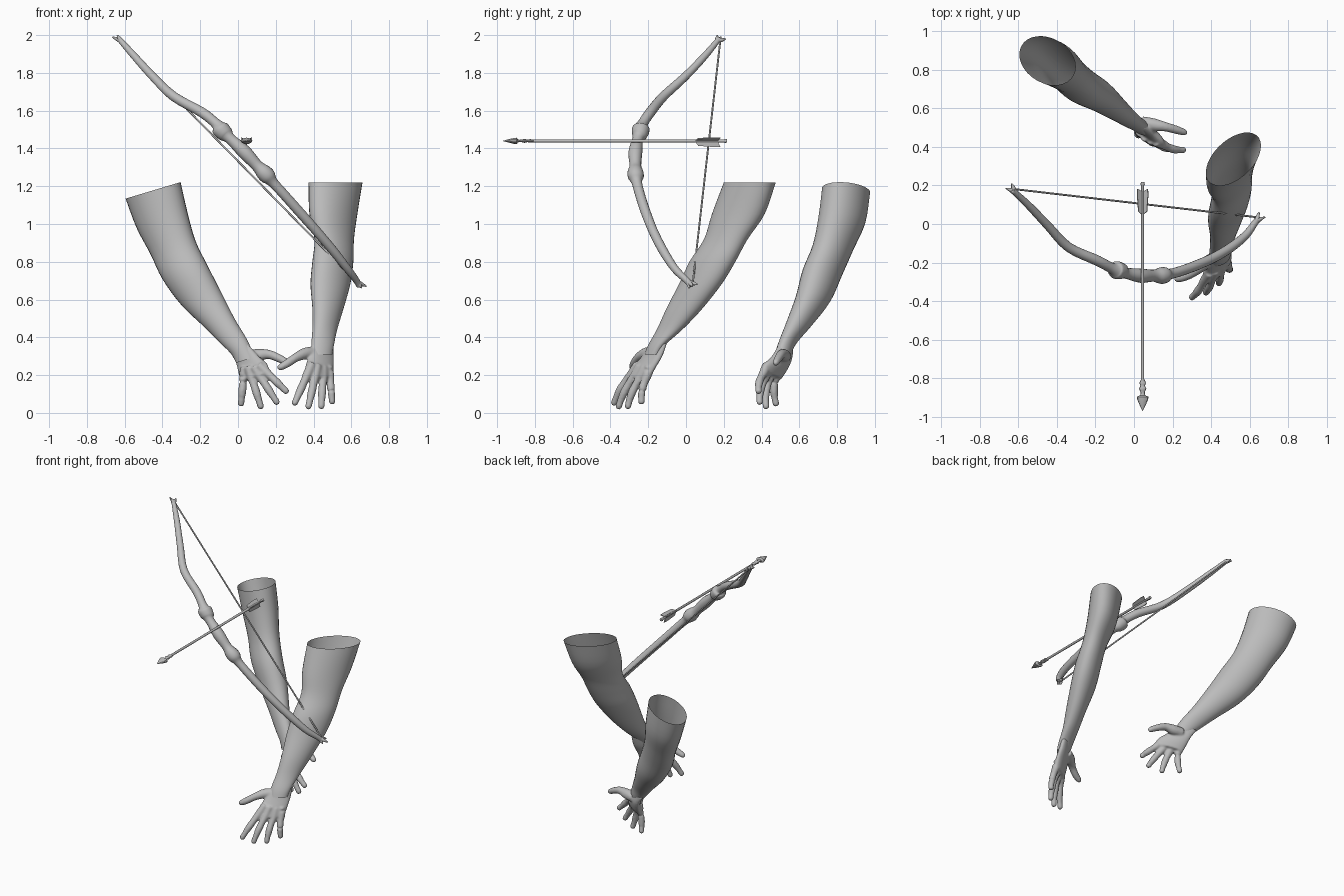
import bpy, bmesh, math
from mathutils import Vector

if "Cube" in bpy.data.objects:
    bpy.data.objects.remove(bpy.data.objects["Cube"])

GREY = (0.5, 0.5, 0.5, 1)
clay = bpy.data.materials.new("plain_grey")
clay.use_nodes = True
clay.diffuse_color = GREY
clay.node_tree.nodes["Principled BSDF"].inputs["Base Color"].default_value = GREY


def spline(rows, steps):
    """Catmull-Rom resampling of rows of numbers."""
    out = []
    for i in range(len(rows) - 1):
        a, b, c, d = (rows[max(i - 1, 0)], rows[i], rows[i + 1], rows[min(i + 2, len(rows) - 1)])
        for s in range(steps):
            t = s / steps
            out.append([q + 0.5 * t * (r - p + t * (2 * p - 5 * q + 4 * r - w + t * (3 * (q - r) + w - p)))
                        for p, q, r, w in zip(a, b, c, d)])
    return out + [list(rows[-1])]


def loft(bm, rings, caps=True):
    loops = [[bm.verts.new(p) for p in ring] for ring in rings]
    n = len(loops[0])
    for a, b in zip(loops, loops[1:]):
        for i in range(n):
            bm.faces.new((a[i], a[(i + 1) % n], b[(i + 1) % n], b[i]))
    if caps:
        bm.faces.new(loops[0][::-1])
        bm.faces.new(loops[-1])


def tube(bm, path, steps=5, sides=16, flat=1.0):
    """Round tube along rows of x, y, z, radius."""
    rows = spline(path, steps)
    pts = [Vector(r[:3]) for r in rows]
    rings = []
    for i, (p, row) in enumerate(zip(pts, rows)):
        d = (pts[min(i + 1, len(pts) - 1)] - pts[max(i - 1, 0)]).normalized()
        u = d.cross(Vector((0, 0, 1)) if abs(d.z) < 0.98 else Vector((0, 1, 0))).normalized()
        v = u.cross(d) * flat
        r = max(row[3], 0.0005)
        rings.append([p + r * (u * math.cos(k * math.tau / sides) + v * math.sin(k * math.tau / sides))
                      for k in range(sides)])
    loft(bm, rings)


def slices(rows, tilt, lean, steps=4, sides=32):
    """Elliptic slices from x min, x max, y min, y max, z; lean skews the ellipse in plan."""
    rows = spline(rows, steps)
    rings = []
    for i, (xa, xb, ya, yb, z) in enumerate(rows):
        f = i / (len(rows) - 1)
        skew = math.acos(lean[0] + (lean[1] - lean[0]) * f)
        ring = []
        for k in range(sides):
            t = k * math.tau / sides
            dx = (xb - xa) / 2 * math.cos(t)
            ring.append(((xa + xb) / 2 + dx, (ya + yb) / 2 + (yb - ya) / 2 * math.cos(t - skew), z + tilt * dx))
        rings.append(ring)
    return rings


def finish(name, bm, angle=50, remesh=False):
    bmesh.ops.recalc_face_normals(bm, faces=bm.faces)
    me = bpy.data.meshes.new(name)
    bm.to_mesh(me)
    bm.free()
    ob = bpy.data.objects.new(name, me)
    bpy.context.collection.objects.link(ob)
    me.materials.append(clay)
    bpy.ops.object.select_all(action="DESELECT")
    bpy.context.view_layer.objects.active = ob
    ob.select_set(True)
    if remesh:
        m = ob.modifiers.new("blend", "REMESH")
        m.mode, m.voxel_size, m.use_smooth_shade = "VOXEL", 0.006, True
        s = ob.modifiers.new("soften", "SMOOTH")
        s.factor, s.iterations = 0.5, 6
        bpy.ops.object.modifier_apply(modifier="blend")
        bpy.ops.object.modifier_apply(modifier="soften")
    bpy.ops.object.shade_smooth_by_angle(angle=math.radians(angle))
    return ob


def hand(name, palm, tilt, lean, fingers, thumb):
    bm = bmesh.new()
    loft(bm, slices(palm, tilt, (lean, lean)))
    # four fingers, slightly arched outward toward the front
    for base, tip in fingers:
        a, b = Vector(base), Vector(tip)
        rows = [(*(a + (a - b) * 0.3), 0.022)]
        for f, r in ((0, 0.025), (0.25, 0.021), (0.5, 0.022), (0.75, 0.018), (0.94, 0.017), (1, 0.007)):
            p = a.lerp(b, f)
            rows.append((p.x, p.y - 0.012 * math.sin(f * math.pi), p.z, r))
        tube(bm, rows, 3, 12)
    tube(bm, thumb, 4, 12)
    finish(name, bm, 80, True)


def arm(name, rows, tilt, lean):
    bm = bmesh.new()
    loft(bm, slices(rows, tilt, lean), caps=False)
    finish(name, bm, 80)


# Left arm and hand
arm("left_arm", [
    (.373, .659, .20, .475, 1.22), (.378, .632, .137, .417, 1.053), (.405, .614, .095, .327, .92),
    (.394, .611, .02, .264, .804), (.384, .595, -.037, .19, .683), (.394, .558, -.105, .085, .55),
    (.394, .526, -.153, -.016, .444), (.388, .508, -.2, -.11, .36), (.39, .50, -.22, -.14, .31)],
    0, (.5, .4))
hand("left_hand", [
    (.395, .505, -.19, -.10, .37), (.375, .508, -.235, -.125, .30), (.355, .507, -.28, -.16, .24),
    (.36, .50, -.305, -.185, .19)], 0, .75,
    [((.37, -.285, .21), (.295, -.385, .04)), ((.41, -.27, .20), (.37, -.36, .02)),
     ((.45, -.24, .19), (.44, -.31, .02)), ((.485, -.205, .20), (.50, -.235, .045))],
    [(.42, -.17, .32, .03), (.36, -.21, .315, .032), (.31, -.25, .295, .024), (.26, -.275, .262, .022),
     (.222, -.285, .24, .017), (.21, -.288, .234, .006)])

# Right arm and hand
arm("right_arm", [
    (-.595, -.304, .72, .975, 1.178), (-.537, -.267, .70, .95, 1.02), (-.463, -.225, .67, .886, .875),
    (-.40, -.161, .617, .828, .744), (-.30, -.087, .58, .765, .603), (-.177, -.019, .533, .67, .477),
    (-.087, .04, .496, .59, .383), (-.034, .07, .475, .56, .325), (-.01, .09, .46, .54, .28)],
    .3, (-.25, -.3))
hand("right_hand", [
    (-.055, .055, .49, .57, .35), (-.015, .105, .455, .56, .29), (.0, .155, .41, .535, .24),
    (.01, .165, .39, .505, .195)], .25, -.75,
    [((.145, .415, .22), (.265, .385, .105)), ((.112, .425, .2), (.213, .39, .045)),
     ((.07, .445, .195), (.125, .425, .02)), ((.03, .475, .195), (.015, .48, .035))],
    [(.04, .53, .30, .03), (.1, .515, .305, .034), (.16, .505, .31, .025), (.215, .49, .29, .022),
     (.262, .475, .265, .017), (.275, .47, .258, .006)])

# Bow limbs and grip
bm = bmesh.new()
tube(bm, [
    (-.63, .175, 1.98, .014), (-.55, .10, 1.89, .019), (-.45, -.005, 1.78, .022), (-.34, -.12, 1.675, .025),
    (-.19, -.19, 1.59, .027), (-.115, -.23, 1.53, .028), (-.095, -.238, 1.505, .046), (-.065, -.245, 1.475, .042),
    (-.04, -.255, 1.45, .029), (.035, -.268, 1.38, .037), (.10, -.268, 1.31, .031), (.135, -.268, 1.275, .042),
    (.16, -.265, 1.25, .042), (.185, -.26, 1.22, .028), (.24, -.245, 1.16, .026), (.32, -.216, 1.07, .026),
    (.415, -.174, .963, .025), (.505, -.12, .857, .024), (.58, -.058, .762, .021), (.627, .005, .70, .017),
    (.642, .026, .672, .015)], 4)
finish("bow", bm, 60)

# Forked tips at both ends of the bow
bm = bmesh.new()
for x, y, z, s in ((-.62, .165, 1.97, 1), (.635, .015, .69, -1)):
    for dx, dy, dz in ((-.045, .02, .02), (-.015, .045, .01), (-.02, .0, .03)):
        tube(bm, [(x, y, z, .014), (x + s * dx * .5, y + dy * .6, z + s * dz * .5, .01),
                  (x + s * dx, y + dy, z + s * dz, .003)], 3, 8)
finish("bow_tips", bm)

bm = bmesh.new()
tube(bm, [(-.63, .182, 1.975, .005), (.64, .035, .68, .005)], 1, 8)
finish("bow_string", bm)

# Arrow along y
AX, AZ = .045, 1.44


def along(profile):
    return [(AX, y, AZ, r) for y, r in profile]


bm = bmesh.new()
tube(bm, along([(-.83, .008), (.20, .008), (.205, .011), (.218, .009)]), 1, 12)
finish("arrow_shaft", bm)

bm = bmesh.new()
tube(bm, along([(-.97, .001), (-.93, .02), (-.897, .031), (-.89, .014), (-.872, .011), (-.855, .019),
                (-.84, .012), (-.825, .017), (-.805, .008)]), 2, 12, .55)
finish("arrow_head", bm, 30)

# Three thin feathers around the shaft
bm = bmesh.new()
outline = [(.05, .006), (.065, .026), (.15, .033), (.182, .031), (.17, .006)]
for k in range(3):
    a = math.radians(30 + k * 120)
    out = Vector((math.cos(a), 0, math.sin(a)))
    side = Vector((-out.z, 0, out.x)) * .003
    loft(bm, [[Vector((AX, y, AZ)) + out * r + side * s for y, r in outline] for s in (-1, 1)])
finish("arrow_feathers", bm, 30)
